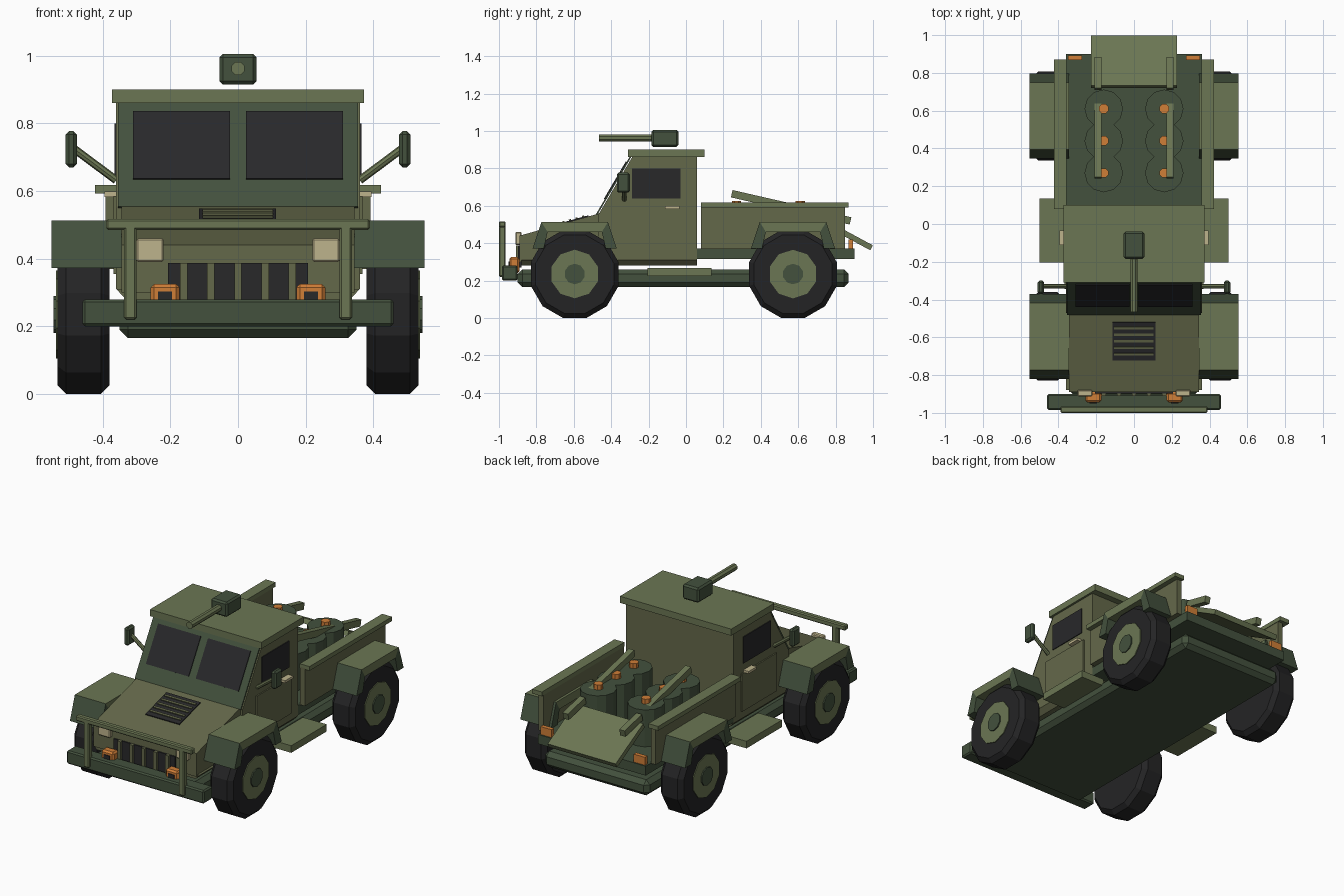
import bpy, bmesh, math
from mathutils import Vector, Matrix

if "Cube" in bpy.data.objects:
    bpy.data.objects.remove(bpy.data.objects["Cube"])


def mat(name, r, g, b):
    m = bpy.data.materials.new(name)
    lin = [((c / 255 + 0.055) / 1.055) ** 2.4 for c in (r, g, b)]
    m.diffuse_color = (*lin, 1)
    m.use_nodes = True
    m.node_tree.nodes["Principled BSDF"].inputs["Base Color"].default_value = m.diffuse_color
    return m


LIGHT = mat("light_green", 107, 118, 83)
OLIVE = mat("olive", 100, 104, 74)
DARK = mat("dark_green", 67, 81, 61)
BLACK = mat("glass_black", 40, 40, 42)
TYRE = mat("tyre_black", 36, 36, 37)
CREAM = mat("cream", 190, 180, 140)
ORANGE = mat("orange", 208, 126, 55)


def finish(name, bm, m, bevel=0):
    if bevel:
        bmesh.ops.bevel(bm, geom=bm.edges[:], offset=bevel, segments=1, affect='EDGES')
    bmesh.ops.recalc_face_normals(bm, faces=bm.faces[:])
    me = bpy.data.meshes.new(name)
    bm.to_mesh(me)
    bm.free()
    me.materials.append(m)
    ob = bpy.data.objects.new(name, me)
    bpy.context.collection.objects.link(ob)
    return ob


def prism(name, x0, x1, profile, m, bevel=0):
    """Extrude a (y, z) outline along x."""
    bm = bmesh.new()
    a = [bm.verts.new((x0, y, z)) for y, z in profile]
    b = [bm.verts.new((x1, y, z)) for y, z in profile]
    n = len(profile)
    bm.faces.new(a)
    bm.faces.new(b)
    for i in range(n):
        j = (i + 1) % n
        bm.faces.new((a[i], a[j], b[j], b[i]))
    return finish(name, bm, m, bevel)


def box(name, x0, x1, y0, y1, z0, z1, m, bevel=0):
    return prism(name, x0, x1, [(y0, z0), (y1, z0), (y1, z1), (y0, z1)], m, bevel)


def slab(name, x0, x1, p0, p1, t, m, bevel=0):
    """Sloped plate from p0 to p1 in the yz plane, thickness t upwards."""
    p0, p1 = Vector(p0), Vector(p1)
    d = (p1 - p0).normalized()
    n = Vector((-d.y, d.x)) * t
    return prism(name, x0, x1, [p0, p1, p1 + n, p0 + n], m, bevel)


def rod(name, p0, p1, r, sides, m, bevel=0, turn=0.0):
    p0, p1 = Vector(p0), Vector(p1)
    d = p1 - p0
    bm = bmesh.new()
    bmesh.ops.create_cone(bm, cap_ends=True, segments=sides, radius1=r, radius2=r, depth=d.length)
    bm.transform(Matrix.Rotation(turn, 4, 'Z'))
    if bevel:
        rim = [e for e in bm.edges if abs(e.verts[0].co.z - e.verts[1].co.z) < 1e-5]
        bmesh.ops.bevel(bm, geom=rim, offset=bevel, segments=1, affect='EDGES')
    bm.transform(Matrix.Translation((p0 + p1) / 2) @ d.to_track_quat('Z', 'Y').to_matrix().to_4x4())
    return finish(name, bm, m)


def sided(fn, name, s, x0, x1, *args, **kw):
    """Place an x-ranged part on side s."""
    lo, hi = sorted((s * x0, s * x1))
    return fn(name, lo, hi, *args, **kw)


# chassis, bumper and bull bar
box("chassis", -0.35, 0.35, -0.90, 0.87, 0.165, 0.26, DARK, 0.025)
box("front_bumper", -0.46, 0.46, -0.985, -0.90, 0.20, 0.28, DARK, 0.008)
box("bull_bar_top", -0.39, 0.39, -1.0, -0.965, 0.485, 0.517, LIGHT, 0.006)

# hood, cab and sill
prism("hood", -0.345, 0.345, [(-0.89, 0.30), (-0.89, 0.44), (-0.46, 0.56), (-0.46, 0.30)], OLIVE)
prism("cab", -0.36, 0.36,
      [(-0.47, 0.31), (-0.47, 0.55), (-0.285, 0.865), (0.06, 0.865), (0.06, 0.31)], OLIVE)
sill = box("sill", -0.36, 0.36, -0.88, 0.06, 0.28, 0.31, OLIVE)
for v in sill.data.vertices:
    if v.co.z < 0.3:
        v.co.x *= 0.92
box("roof", -0.373, 0.373, -0.31, 0.10, 0.86, 0.90, LIGHT)


# windshield frame and panes
def on_glass(z):
    return (-0.475 + (z - 0.55) * 0.587, z)


slab("windshield_frame", -0.355, 0.355, on_glass(0.55), on_glass(0.862), 0.008, DARK)
for s in (-1, 1):
    y, z = on_glass(0.63)
    y2, z2 = on_glass(0.83)
    sided(slab, "windshield_pane", s, 0.024, 0.31, (y - 0.007, z + 0.004), (y2 - 0.007, z2 + 0.004),
          0.005, BLACK)


# hood vent with slats
def on_hood(y):
    return (y, 0.44 + (y + 0.89) * 0.279)


slab("hood_vent", -0.115, 0.113, on_hood(-0.72), on_hood(-0.52), 0.006, BLACK)
for i in range(5):
    y = -0.688 + i * 0.035
    slab("vent_slat", -0.105, 0.103, on_hood(y - 0.006), on_hood(y + 0.006), 0.012, OLIVE)

# grille
box("grille", -0.207, 0.207, -0.897, -0.88, 0.27, 0.387, BLACK)
for i in range(-2, 3):
    box("grille_bar", i * 0.08 - 0.011, i * 0.08 + 0.011, -0.91, -0.89, 0.27, 0.387, OLIVE)

# roof gun
box("gun_housing", -0.055, 0.055, -0.185, -0.04, 0.915, 1.005, DARK, 0.01)
rod("gun_barrel", (0, -0.465, 0.962), (0, -0.18, 0.962), 0.021, 8, LIGHT, turn=math.pi / 8)

# cargo bed and ramp
box("bed_floor", -0.36, 0.36, 0.06, 0.90, 0.315, 0.372, DARK)
slab("tail_ramp", -0.228, 0.228, (0.72, 0.505), (0.985, 0.362), 0.03, LIGHT)

# drums with caps
for x in (-0.16, 0.16):
    for y in (0.27, 0.44, 0.61):
        rod("drum", (x, y, 0.37), (x, y, 0.595), 0.102, 12, DARK)
        rod("drum_cap", (x, y, 0.59), (x, y, 0.625), 0.027, 8, ORANGE, turn=math.pi / 8)


def rail_point(y):
    return (y, 0.645 - (y - 0.24) * 0.229)


for s in (-1, 1):
    # front details
    sided(box, "bull_bar_post", s, 0.30, 0.337, -1.0, -0.965, 0.22, 0.50, LIGHT, 0.006)
    sided(box, "headlight", s, 0.22, 0.30, -0.912, -0.88, 0.39, 0.46, CREAM, 0.005)
    sided(box, "marker_lamp", s, 0.173, 0.258, -0.945, -0.89, 0.24, 0.325, ORANGE, 0.01)
    sided(box, "marker_lens", s, 0.195, 0.236, -0.949, -0.94, 0.26, 0.303, BLACK)

    # doors, windows, steps
    sided(box, "door", s, 0.355, 0.368, -0.345, -0.012, 0.355, 0.585, OLIVE)
    sided(box, "side_window", s, 0.357, 0.365, -0.29, -0.03, 0.64, 0.80, BLACK)
    sided(box, "door_handle", s, 0.36, 0.395, -0.112, -0.035, 0.583, 0.598, CREAM)
    sided(box, "step", s, 0.34, 0.50, -0.205, 0.135, 0.225, 0.268, LIGHT)

    # mirrors
    rod("mirror_arm", (s * 0.36, -0.33, 0.632), (s * 0.485, -0.33, 0.725), 0.012, 8, LIGHT)
    sided(box, "mirror", s, 0.476, 0.51, -0.37, -0.30, 0.67, 0.777, DARK, 0.01)

    # bed walls, cargo rails, tail lights
    sided(box, "bed_wall", s, 0.36, 0.392, 0.08, 0.85, 0.37, 0.60, OLIVE)
    sided(box, "bed_rail", s, 0.357, 0.423, 0.08, 0.87, 0.592, 0.618, LIGHT)
    sided(slab, "cargo_rail", s, 0.172, 0.208, rail_point(0.24), rail_point(0.665), 0.04, LIGHT)
    sided(slab, "cargo_rail_end", s, 0.172, 0.208, rail_point(0.71), rail_point(0.875), 0.04, LIGHT)
    sided(box, "tail_light", s, 0.275, 0.35, 0.868, 0.893, 0.37, 0.42, ORANGE)

    for axle in (-0.595, 0.572):
        # wheels
        rod("tyre", (s * 0.38, axle, 0.235), (s * 0.533, axle, 0.235), 0.243, 12, TYRE, 0.025,
            turn=math.pi / 12)
        rod("rim", (s * 0.50, axle, 0.235), (s * 0.538, axle, 0.235), 0.13, 10, LIGHT)
        rod("hub", (s * 0.53, axle, 0.235), (s * 0.545, axle, 0.235), 0.055, 10, DARK)
        # fenders: light top with dark legs
        outer = [(-0.225, 0.372), (-0.178, 0.513), (0.178, 0.513), (0.225, 0.372)]
        inner = [(-0.165, 0.372), (-0.145, 0.46), (0.145, 0.46), (0.165, 0.372)]
        for i, m in enumerate((DARK, LIGHT, DARK)):
            quad = [outer[i], outer[i + 1], inner[i + 1], inner[i]]
            sided(prism, ("fender_leg", "fender_top")[i == 1], s, 0.345, 0.552,
                  [(axle + y, z) for y, z in quad], m)
